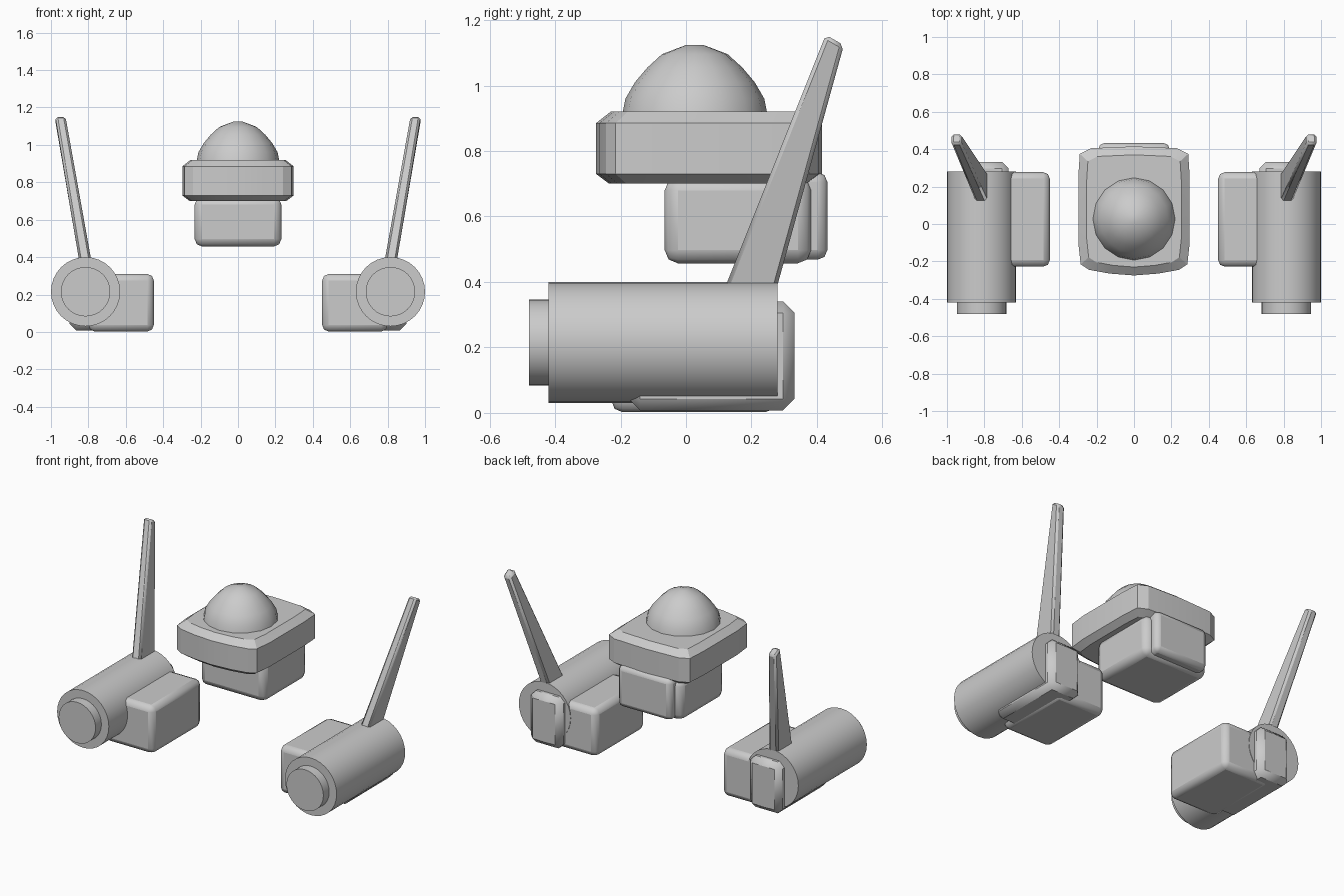
import bpy, bmesh, math
from mathutils import Vector

if "Cube" in bpy.data.objects:
    bpy.data.objects.remove(bpy.data.objects["Cube"], do_unlink=True)

grey = bpy.data.materials.new("plain_grey")
grey.use_nodes = True
colour = (0.6, 0.6, 0.6, 1)
grey.diffuse_color = colour
grey.node_tree.nodes["Principled BSDF"].inputs["Base Color"].default_value = colour


def loft(name, rings, bevel=0, segments=1, smooth=30):
    """Skin a stack of matching rings and cap both ends."""
    bm = bmesh.new()
    loops = [[bm.verts.new(p) for p in ring] for ring in rings]
    n = len(loops[0])
    for low, high in zip(loops, loops[1:]):
        for i in range(n):
            j = (i + 1) % n
            bm.faces.new((low[i], low[j], high[j], high[i]))
    bm.faces.new(loops[0][::-1])
    bm.faces.new(loops[-1])
    bmesh.ops.recalc_face_normals(bm, faces=bm.faces)
    mesh = bpy.data.meshes.new(name)
    bm.to_mesh(mesh)
    bm.free()
    mesh.materials.append(grey)
    obj = bpy.data.objects.new(name, mesh)
    bpy.context.collection.objects.link(obj)
    if bevel:
        mod = obj.modifiers.new("edge_bevel", 'BEVEL')
        mod.width, mod.segments = bevel, segments
        mod.limit_method = 'ANGLE'
    bpy.ops.object.select_all(action='DESELECT')
    obj.select_set(True)
    bpy.context.view_layer.objects.active = obj
    bpy.ops.object.shade_smooth_by_angle(angle=math.radians(smooth))
    return obj


def rect(x0, x1, y0, y1, z):
    return [(x0, y0, z), (x1, y0, z), (x1, y1, z), (x0, y1, z)]


def box(name, x, y, z, bevel, segments=1):
    return loft(name, [rect(*x, *y, h) for h in z], bevel, segments)


def circle_y(x, y, z, r, n=32):
    angles = [2 * math.pi * i / n for i in range(n)]
    return [(x + r * math.cos(a), y, z + r * math.sin(a)) for a in angles]


def cap_ring(inset, z):
    """Rounded rectangle with a gently bowed front and back."""
    half = [(0, -0.275), (0.13, -0.265), (0.24, -0.245), (0.285, -0.215),
            (0.298, -0.1), (0.298, 0.25), (0.29, 0.375), (0.23, 0.405), (0, 0.415)]
    outline = half + [(-x, y) for x, y in half[-2:0:-1]]
    mid = 0.07
    return [(x * (1 - inset / 0.3), mid + (y - mid) * (1 - inset / 0.345), z)
            for x, y in outline]


# Head: domed cap over a rounded block with a back plate
loft("head_cap", [cap_ring(0.04, 0.7), cap_ring(0, 0.73),
                  cap_ring(0, 0.885), cap_ring(0.045, 0.92)], smooth=20)
dome_profile = [(0.222, 0.91), (0.212, 0.96), (0.183, 1.01), (0.145, 1.055),
                (0.1, 1.096), (0.026, 1.124)]
dome = [[(r * math.cos(a), 0.027 + r * math.sin(a), z)
         for a in (2 * math.pi * i / 16 for i in range(16))]
        for r, z in dome_profile]
loft("head_dome", dome, smooth=40)
box("head_block", (-0.232, 0.232), (-0.065, 0.382), (0.457, 0.72), 0.04, 2)
box("head_back_plate", (-0.19, 0.19), (0.2, 0.432), (0.468, 0.735), 0.03, 2)

# Side units, mirrored left and right
for side, s in (("left", 1), ("right", -1)):
    cx, cz = s * 0.815, 0.215
    loft(side + "_barrel", [circle_y(cx, y, cz, 0.185) for y in (-0.42, 0.28)])
    loft(side + "_muzzle", [circle_y(cx, y, cz, 0.132) for y in (-0.48, -0.4)])
    box(side + "_side_block", (s * 0.45, s * 0.8), (-0.228, 0.277), (0.002, 0.31), 0.035, 2)
    box(side + "_back_plate", (s * 0.67, s * 0.9), (-0.175, 0.332), (0.008, 0.34), 0.035)
    # Tapered fin leaning outward and backward
    base = rect(s * 0.785, s * 0.85, 0.12, 0.278, 0.385)
    tip = [Vector(p) for p in rect(s * 0.922, s * 0.977, 0.427, 0.482, 1.155)]
    for i in (2, 3):
        tip[i].z -= 0.032
    loft(side + "_fin", [base, tip], 0.012)
